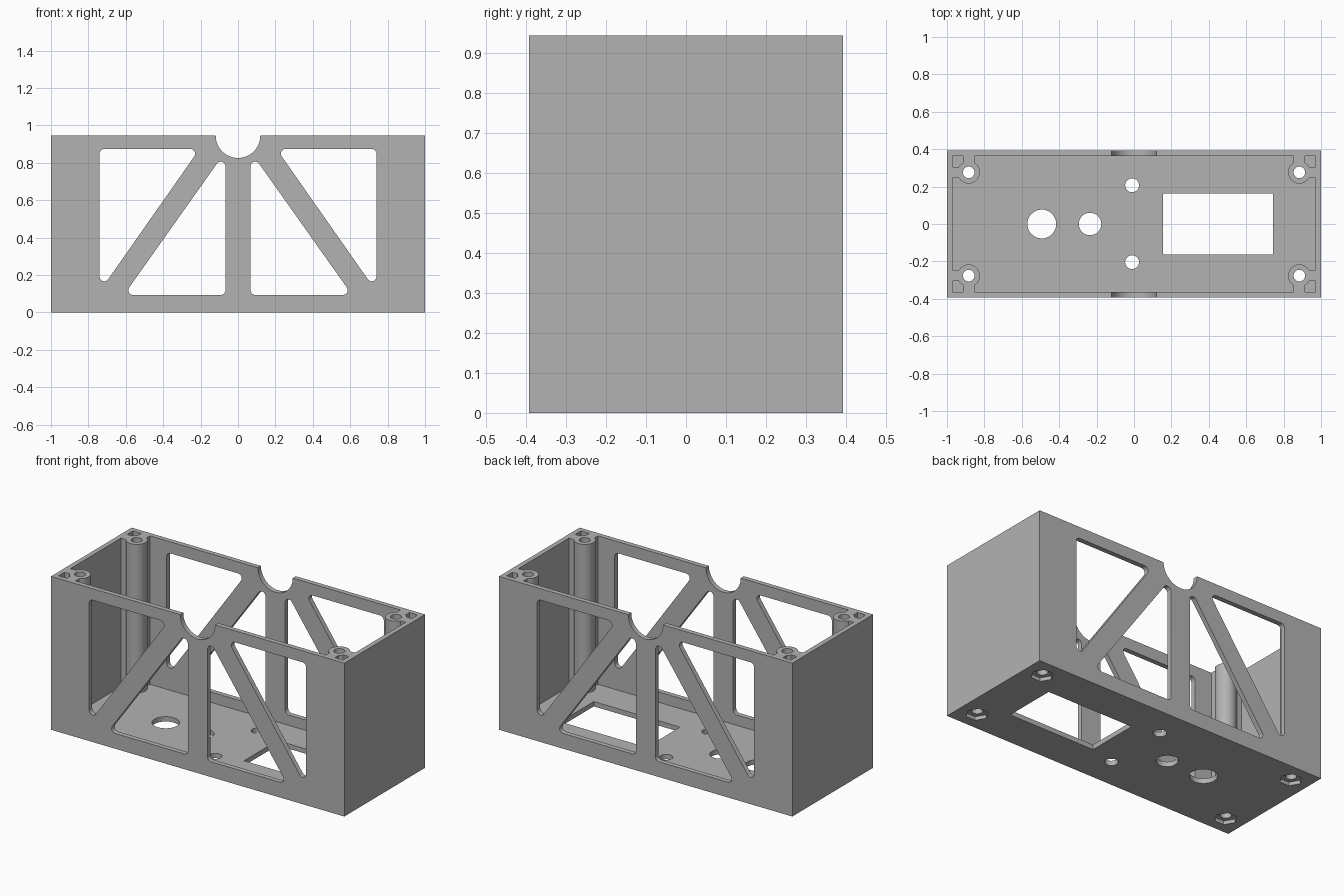
import bpy
import bmesh
from math import cos, sin, tan, pi
from mathutils import Vector

if "Cube" in bpy.data.objects:
    bpy.data.objects.remove(bpy.data.objects["Cube"])

W, D, H = 1.0, 0.393, 0.945        # half width, half depth, height
WALL, FLOOR = 0.03, 0.03
POST_X, POST_Y = 0.884, 0.276

grey = bpy.data.materials.new("plain grey")
grey.use_nodes = True
grey.diffuse_color = (0.45, 0.45, 0.45, 1)
grey.node_tree.nodes["Principled BSDF"].inputs["Base Color"].default_value = (0.45, 0.45, 0.45, 1)


def prism(name, outline, lo, hi, axis="z"):
    """Extrude a 2D outline along z, or an x/z outline along y."""
    place = (lambda p, h: (p[0], p[1], h)) if axis == "z" else (lambda p, h: (p[0], h, p[1]))
    bm = bmesh.new()
    face = bm.faces.new([bm.verts.new(place(p, lo)) for p in outline])
    ext = bmesh.ops.extrude_face_region(bm, geom=[face])
    shift = Vector(place((0, 0), hi - lo))
    for v in ext["geom"]:
        if isinstance(v, bmesh.types.BMVert):
            v.co += shift
    bmesh.ops.recalc_face_normals(bm, faces=bm.faces[:])
    mesh = bpy.data.meshes.new(name)
    bm.to_mesh(mesh)
    bm.free()
    mesh.materials.append(grey)
    obj = bpy.data.objects.new(name, mesh)
    bpy.context.collection.objects.link(obj)
    return obj


def rect(x0, x1, y0, y1):
    return [(x0, y0), (x1, y0), (x1, y1), (x0, y1)]


def circle(x, y, r, n=48):
    return [(x + r * cos(2 * pi * i / n), y + r * sin(2 * pi * i / n)) for i in range(n)]


def rounded(points, r, steps=8):
    """Round every corner of a convex outline with a tangent arc."""
    out = []
    for i, p in enumerate(points):
        p = Vector(p)
        a = (Vector(points[i - 1]) - p).normalized()
        b = (Vector(points[(i + 1) % len(points)]) - p).normalized()
        half = a.angle(b) / 2
        centre = p + (a + b).normalized() * r / sin(half)
        start = p + a * r / tan(half) - centre
        end = p + b * r / tan(half) - centre
        sweep = pi - 2 * half
        for k in range(steps + 1):
            t = k / steps
            out.append(centre + (start * sin((1 - t) * sweep) + end * sin(t * sweep)) / sin(sweep))
    return out


def carve(target, cutter):
    mod = target.modifiers.new("carve", "BOOLEAN")
    mod.operation = "DIFFERENCE"
    mod.solver = "EXACT"
    mod.object = cutter
    bpy.context.view_layer.objects.active = target
    bpy.ops.object.modifier_apply(modifier=mod.name)
    bpy.data.objects.remove(cutter)


# Outer block and the cavity, which leaves out the corner posts and their ribs
body = prism("enclosure_body", rect(-W, W, -D, D), 0, H)
cavity = prism("cavity", rect(-W + WALL, W - WALL, -D + WALL, D - WALL), FLOOR, H + 0.1)
corners = [(sx, sy) for sx in (-1, 1) for sy in (-1, 1)]
for sx, sy in corners:
    x, y = sx * POST_X, sy * POST_Y
    carve(cavity, prism("post", circle(x, y, 0.06), -0.1, H + 0.2))
    xs, ys = sorted((x, sx * (W + 0.1))), sorted((y, sy * (D + 0.1)))
    carve(cavity, prism("side_rib", rect(*xs, y - 0.03, y + 0.03), -0.1, H + 0.2))
    carve(cavity, prism("end_rib", rect(x - 0.03, x + 0.03, *ys), -0.1, H + 0.2))
carve(body, cavity)

# Screw holes with hexagonal nut pockets underneath
for sx, sy in corners:
    x, y = sx * POST_X, sy * POST_Y
    carve(body, prism("screw_hole", circle(x, y, 0.031, 32), -0.1, H + 0.1))
    carve(body, prism("nut_pocket", circle(x, y, 0.064, 6), -0.1, 0.022))

# Floor openings
for x, y, r in ((-0.493, 0, 0.077), (-0.235, 0, 0.06), (-0.01, 0.207, 0.037), (-0.01, -0.204, 0.037)):
    carve(body, prism("floor_hole", circle(x, y, r), -0.1, 0.2))
carve(body, prism("floor_window", rect(0.155, 0.743, -0.163, 0.163), -0.1, 0.2))

# Truss windows and the round notch through front and back walls
outer_window = [(0.74, 0.874), (0.74, 0.112), (0.206, 0.874)]
inner_window = [(0.067, 0.094), (0.067, 0.86), (0.61, 0.094)]
for side in (-1, 1):
    for shape in (outer_window, inner_window):
        outline = rounded([(side * x, z) for x, z in shape], 0.025)
        carve(body, prism("truss_window", outline, -D - 0.1, D + 0.1, "y"))
carve(body, prism("notch", circle(0, H, 0.119, 64), -D - 0.1, D + 0.1, "y"))

bpy.ops.object.select_all(action="DESELECT")
body.select_set(True)
bpy.context.view_layer.objects.active = body
bpy.ops.object.shade_smooth_by_angle()
